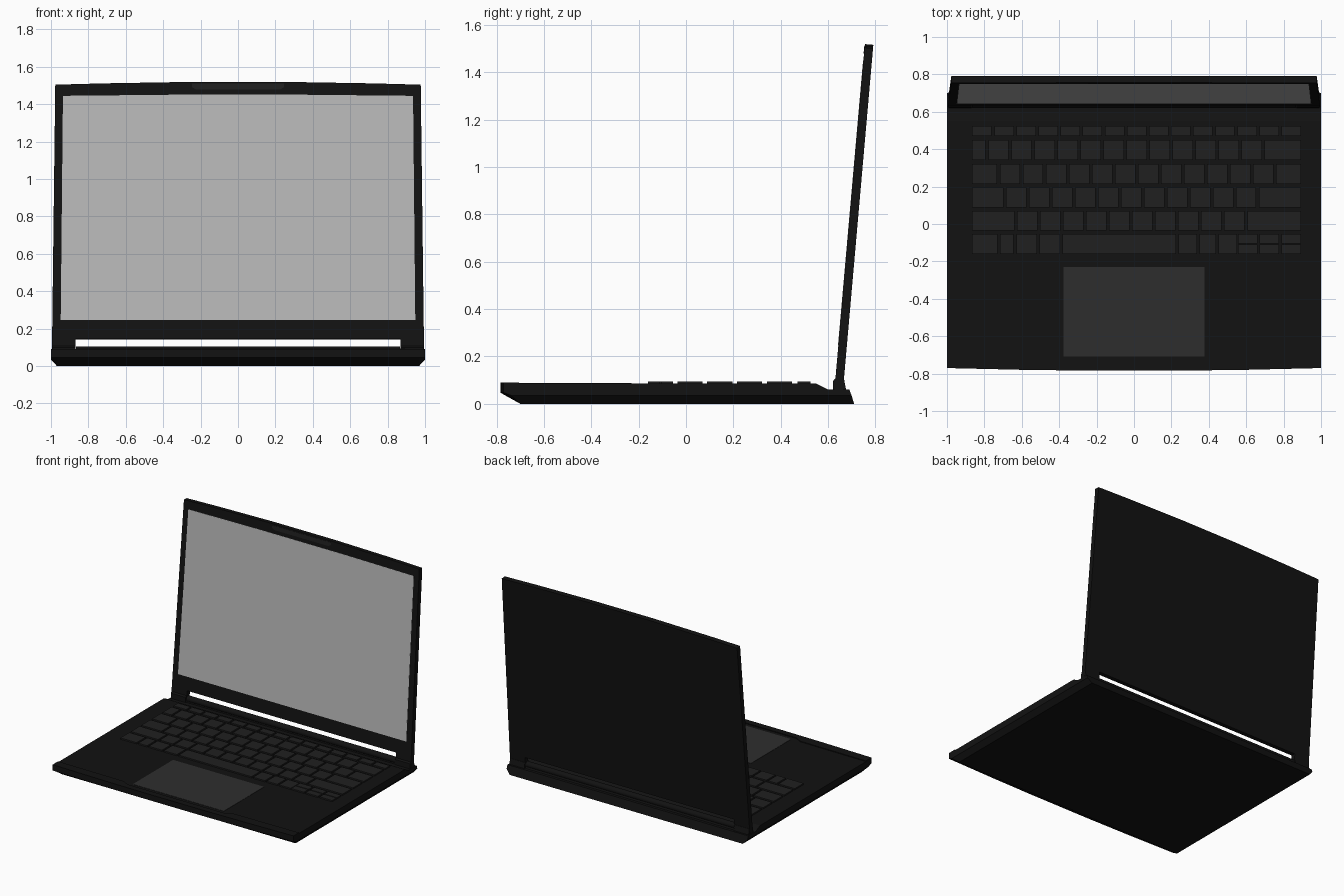
import bpy, bmesh, math
from mathutils import Matrix

if "Cube" in bpy.data.objects:
    bpy.data.objects.remove(bpy.data.objects["Cube"])

def mat(name, v):
    m = bpy.data.materials.new(name)
    m.diffuse_color = (v, v, v, 1)
    m.use_nodes = True
    m.node_tree.nodes["Principled BSDF"].inputs["Base Color"].default_value = m.diffuse_color
    return m

BODY, KEY = mat("body_black", 0.006), mat("key_black", 0.014)
PAD, GLASS = mat("pad_grey", 0.027), mat("screen_grey", 0.48)

def finish(name, bm, m):
    bmesh.ops.recalc_face_normals(bm, faces=bm.faces)
    me = bpy.data.meshes.new(name)
    bm.to_mesh(me)
    bm.free()
    me.materials.append(m)
    ob = bpy.data.objects.new(name, me)
    bpy.context.collection.objects.link(ob)
    return ob

def loft(name, loops, m):
    """Skin a list of equal-length closed loops and cap both ends."""
    bm = bmesh.new()
    rings = [[bm.verts.new(p) for p in loop] for loop in loops]
    n = len(rings[0])
    for a, b in zip(rings, rings[1:]):
        for i in range(n):
            j = (i + 1) % n
            bm.faces.new((a[i], a[j], b[j], b[i]))
    bm.faces.new(rings[0])
    bm.faces.new(rings[-1])
    return finish(name, bm, m)

def mirrored(half):
    """Close a right-hand outline (bottom to top) with its mirror image."""
    return half + [(-x, z) for x, z in reversed(half)]

def slab_z(name, pts, z0, z1, m):
    return loft(name, [[(x, y, z) for x, y in pts] for z in (z0, z1)], m)

def bar_x(name, prof, x0, x1, m):
    return loft(name, [[(x, y, z) for y, z in prof] for x in (x0, x1)], m)

DECK = 0.085

def front(x):
    return -0.77 - 0.015 * (1 - x * x)

# base: side profile lofted across the width, bottom edge chamfered at the ends
def base_loop(x, lift):
    f = front(x)
    return [(x, y, z) for y, z in [
        (f, 0.047), (f, DECK), (0.55, DECK), (0.60, 0.06), (0.69, 0.06),
        (0.71 - lift * 0.3, lift), (-0.70 - lift, lift)]]

stations = [(-1, 0.035), (-0.968, 0), (-0.6, 0), (-0.25, 0),
            (0.25, 0), (0.6, 0), (0.968, 0), (1, 0.035)]
loft("base", [base_loop(x, l) for x, l in stations], BODY)

# raised front lip with an opening notch in the middle
lip = [(x, front(x)) for x, _ in stations]
lip += [(1, -0.705), (0.45, -0.71), (0.40, -0.738), (-0.40, -0.738), (-0.45, -0.71), (-1, -0.705)]
slab_z("front_lip", lip, DECK, 0.091, BODY)

# touchpad
slab_z("touchpad", mirrored([(0.378, -0.708), (0.378, -0.23)]), DECK - 0.004, DECK + 0.002, PAD)

# keyboard: rows of (y0, y1, key widths), stretched to the keyboard width
X0, X1, GAP = -0.865, 0.893, 0.014
rows = [
    (0.470, 0.525, [1] * 15),
    (0.342, 0.448, [0.7] + [1] * 12 + [1.7]),
    (0.215, 0.322, [1.2] + [1] * 12 + [1.2]),
    (0.088, 0.196, [1.48] + [1] * 11 + [1.95]),
    (-0.035, 0.070, [1.95] + [1] * 10 + [2.45]),
    (-0.160, -0.054, [1.2, 0.7, 1, 1, 5, 0.9, 0.83, 0.9]),
]
bm = bmesh.new()

def add_key(x0, x1, y0, y1):
    mx = Matrix.Translation(((x0 + x1) / 2, (y0 + y1) / 2, 0.089))
    bmesh.ops.create_cube(bm, size=1, matrix=mx @ Matrix.Diagonal((x1 - x0, y1 - y0, 0.012, 1)))

for r, (y0, y1, widths) in enumerate(rows):
    end = X1 if r < 5 else 0.55
    unit = (end + GAP - X0) / sum(widths)
    x = X0
    for w in widths:
        add_key(x, x + w * unit - GAP, y0, y1)
        x += w * unit
# half-height arrow cluster
for i in range(3):
    x = 0.555 + i * 0.117
    add_key(x, x + 0.104, -0.160, -0.110)
    add_key(x, x + 0.104, -0.103, -0.054)
finish("keys", bm, KEY)

# hinge barrel and end knuckles
ring = [(0.645 + 0.022 * math.cos(a * math.pi / 8), 0.083 + 0.022 * math.sin(a * math.pi / 8)) for a in range(16)]
barrel = bar_x("hinge_barrel", ring, -0.866, 0.866, BODY)
bpy.context.view_layer.objects.active = barrel
barrel.select_set(True)
bpy.ops.object.shade_smooth_by_angle(angle=math.radians(40))
bar_x("hinge_cradle", [(0.625, 0.05), (0.63, 0.085), (0.66, 0.085), (0.672, 0.05)], -0.866, 0.866, BODY)
knuckle = [(0.62, 0.05), (0.622, 0.098), (0.638, 0.115), (0.668, 0.102), (0.678, 0.05)]
for name, s in (("hinge_left", -1), ("hinge_right", 1)):
    bar_x(name, knuckle, s * 0.87, s * 0.993, BODY)

# lid parts are drawn upright, then leaned back about the hinge
LEAN = Matrix.Translation((0, 0.627, 0.06)) @ Matrix.Rotation(math.radians(-5.03), 4, 'X')

def lid_part(name, half, y0, y1, m):
    pts = mirrored(half)
    ob = loft(name, [[(x, y, z) for x, z in pts] for y in (y0, y1)], m)
    ob.data.transform(LEAN)
    return ob

lid_part("lid", [(0.868, 0.085), (0.868, 0.0), (0.995, 0.0), (0.977, 1.45), (0.72, 1.457), (0.25, 1.465)],
         0, 0.036, BODY)
lid_part("screen", [(0.948, 0.186), (0.936, 1.390), (0.35, 1.396)], -0.0015, 0.004, GLASS)
lid_part("camera_bar", [(0.225, 1.424), (0.245, 1.436), (0.245, 1.455)], -0.002, 0.004, KEY)
